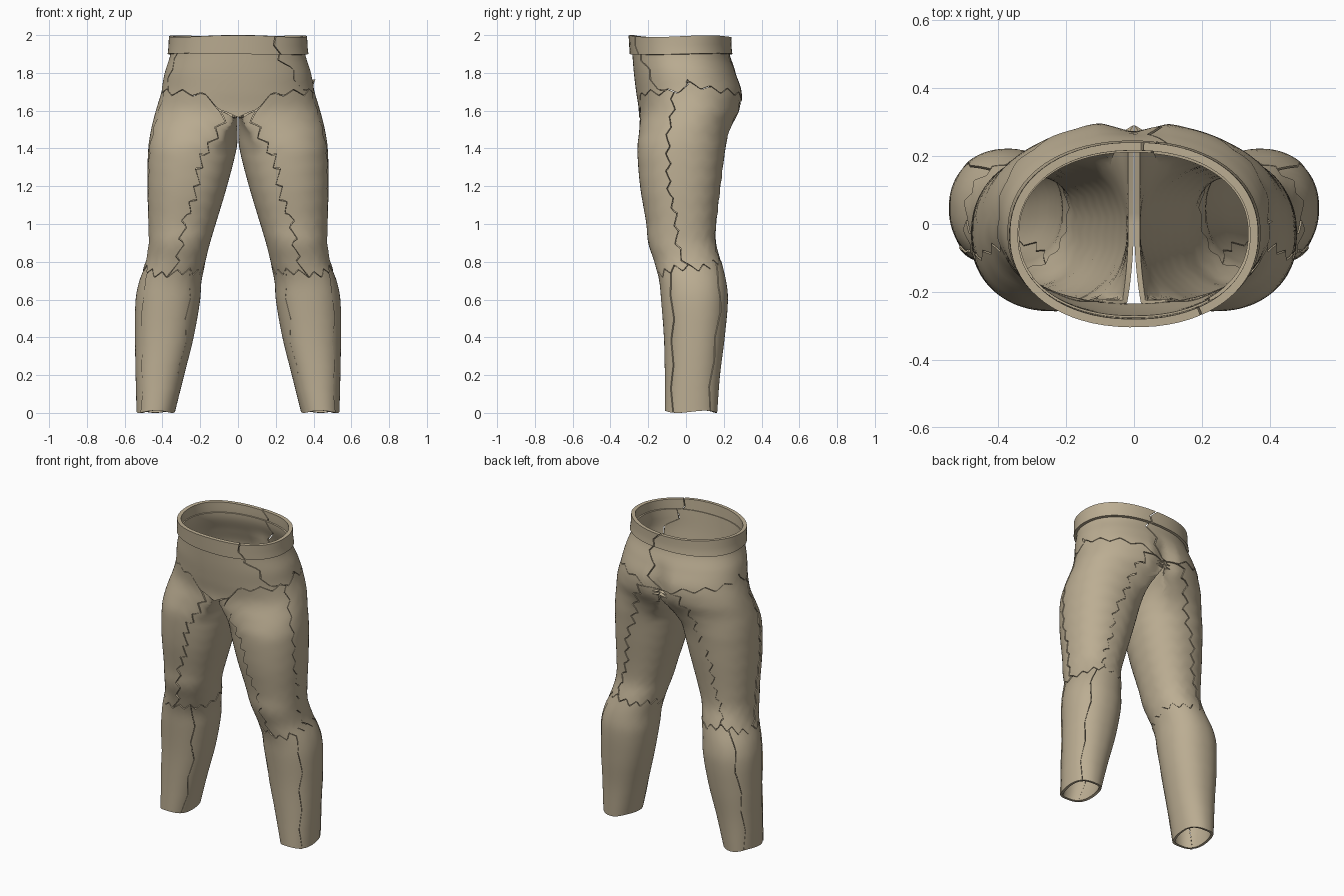
import bpy
from math import sin, cos, pi, radians as R, floor, copysign

if "Cube" in bpy.data.objects:
    bpy.data.objects.remove(bpy.data.objects["Cube"])

# Half-body profile: z, inner x, outer x, front y, back y
PROFILE = [
    (0.0, .335, .54, -.11, .165), (0.2, .285, .545, -.11, .18), (0.4, .235, .548, -.115, .205),
    (0.6, .2, .545, -.13, .222), (0.7, .193, .525, -.14, .212), (0.8, .17, .487, -.165, .188),
    (0.9, .145, .472, -.197, .162), (1.0, .115, .473, -.207, .163), (1.2, .055, .48, -.24, .185),
    (1.4, .005, .475, -.255, .21), (1.5, 0, .46, -.25, .24), (1.6, 0, .435, -.246, .29),
    (1.7, 0, .405, -.26, .298), (1.8, 0, .385, -.272, .265), (1.9, 0, .355, -.28, .228),
    (2.01, 0, .347, -.287, .222)]

cloth = bpy.data.materials.new("cloth")
cloth.diffuse_color = (0.5, 0.42, 0.29, 1)
cloth.use_nodes = True
cloth.node_tree.nodes["Principled BSDF"].inputs["Base Color"].default_value = cloth.diffuse_color


def lerp(a, b, t):
    return a + (b - a) * t


def smooth(t):
    t = min(max(t, 0), 1)
    return t * t * (3 - 2 * t)


def section(z):
    """Smoothly interpolated profile values at height z."""
    n = len(PROFILE)
    i = max(k for k in range(n - 1) if PROFILE[k][0] <= max(z, 0))
    h = PROFILE[i + 1][0] - PROFILE[i][0]
    t = min(max((z - PROFILE[i][0]) / h, 0), 1)

    def slope(k, c):
        a, b = PROFILE[max(k - 1, 0)], PROFILE[min(k + 1, n - 1)]
        return (b[c] - a[c]) / (b[0] - a[0])
    out = []
    for c in range(1, 5):
        p, q = PROFILE[i][c], PROFILE[i + 1][c]
        out.append((2*t**3 - 3*t*t + 1) * p + (t**3 - 2*t*t + t) * h * slope(i, c)
                   + (3*t*t - 2*t**3) * q + (t**3 - t*t) * h * slope(i + 1, c))
    return out


def pw(v):
    return copysign(abs(v) ** .92, v)


def leg_surface(th, z, lift, weld=False):
    """Point on the right half: angle 0 faces outward, -90 forward; legs blend into hips."""
    xi, xo, yf, yb = section(z)
    th = (th + pi) % (2 * pi) - pi
    cx, rx = (xi + xo) / 2, (xo - xi) / 2 + lift
    cy, ry = (yf + yb) / 2, (yb - yf) / 2 + lift
    t = smooth((z - 1.36) / .28)
    if abs(th) <= 2 * pi / 3 + 1e-6:
        f = .75 * th
        hx, hy = (xo + lift) * pw(cos(f)), cy + ry * pw(sin(f))
        if weld:
            t = lerp(t, 1, smooth((abs(sin(f)) - .8) / .2))
        if hy > cy:      # cleft at the back centre
            hy -= .035 * max(0, 1 - hx / .1) * smooth(1 - abs(z - 1.66) / .2)
    else:
        hx = 0
        hy = cy + copysign(ry * (1 - (abs(th) - 2 * pi / 3) / (pi / 3)), th)
    x = lerp(cx + rx * pw(cos(th)), hx, t)
    return max(x, 0 if weld else .002), lerp(cy + ry * pw(sin(th)), hy, t), z


def hip_surface(psi, z, lift):
    """Full circle around the hips, both halves joined."""
    psi = (psi + pi / 2) % (2 * pi) - pi / 2
    left = psi > pi / 2
    x, y, z = leg_surface((pi - psi if left else psi) * 4 / 3, z, lift, True)
    return (-x if left else x), y, z


def zig(k, wrap=0):
    """Irregular zigzag of about +-1 with a point at every whole k."""
    def h(i):
        i = i % wrap if wrap else i
        return (-1) ** i * (.65 + .35 * sin(i * 2.3))
    i = floor(k)
    return lerp(h(i), h(i + 1), k - i)


def seam(a, b, amp, n):
    return lambda v: R(lerp(a, b, v) + amp * zig(v * n))


def knee(th):
    return .77 + .028 * zig((th % (2 * pi)) / R(12), 30) + .03 * sin(th)


def hip_line(th):
    th = (th + pi) % (2 * pi) - pi
    d = abs(th) / R(120)
    side, mid = (1.72, 1.56) if th < 0 else (1.745, 1.64)
    if d > 1:
        return lerp(mid, 1.57, min((d - 1) * 2, 1))
    base = lerp(side, 1.68, d / .7) if d < .7 else lerp(1.68, mid, (d - .7) / .3)
    return base + .025 * zig(d * 8) * min(1, (1 - d) * 6)


def hip_line_full(psi):
    psi = (psi + pi / 2) % (2 * pi) - pi / 2
    return hip_line((pi - psi if psi > pi / 2 else psi) * 4 / 3) + .004


def panel(name, surface, a0, a1, z0, z1, nu, nv, lift, side=1, thick=.016, gap=.01):
    """Cloth piece between two seams and two hems, given thickness inward."""
    verts, faces = [], []
    for j in range(nv + 1):
        v = j / nv
        for i in range(nu + 1):
            a = lerp(a0(v) + gap, a1(v) - gap, i / nu)
            x, y, z = surface(a, lerp(z0(a), z1(a), v), lift)
            verts.append((x * side, y, z))
    for j in range(nv):
        for i in range(nu):
            k = j * (nu + 1) + i
            f = (k, k + 1, k + nu + 2, k + nu + 1)
            faces.append(f if side > 0 else f[::-1])
    me = bpy.data.meshes.new(name)
    me.from_pydata(verts, [], faces)
    me.materials.append(cloth)
    ob = bpy.data.objects.new(name, me)
    bpy.context.collection.objects.link(ob)
    bpy.ops.object.select_all(action='DESELECT')
    bpy.context.view_layer.objects.active = ob
    ob.select_set(True)
    m = ob.modifiers.new("thickness", 'SOLIDIFY')
    m.thickness, m.offset = thick, -1
    bpy.ops.object.modifier_apply(modifier=m.name)
    bpy.ops.object.shade_smooth_by_angle(angle=R(35))


def turned(f):
    return lambda v: f(v) + 2 * pi


# Legs: three thigh pieces and three calf pieces each
t_front, t_side, t_back = seam(-88, -112, 7, 20), seam(-4, -25, 5, 20), seam(72, 98, 7, 20)
c_front, c_back, c_in = seam(-46, -42, 6, 6), seam(42, 50, 6, 6), seam(-138, -128, 7, 6)
for side, label in ((1, "right"), (-1, "left")):
    for part, a0, a1, nu, lift in (("front_thigh", t_front, t_side, 28, .003),
                                   ("back_thigh", t_side, t_back, 34, 0),
                                   ("inner_thigh", t_back, turned(t_front), 48, -.003)):
        panel(f"{label}_{part}", leg_surface, a0, a1, knee, hip_line, nu, 40, lift, side)
    for part, a0, a1, nu, lift in (("shin", c_in, c_front, 28, .002),
                                   ("outer_calf", c_front, c_back, 28, -.003),
                                   ("back_calf", c_back, turned(c_in), 52, 0)):
        panel(f"{label}_{part}", leg_surface, a0, a1,
              lambda a: .006 + .006 * sin(3 * a), lambda a: knee(a) - .004, nu, 24, lift, side)

# Seat: front, right and left pieces
h_left, h_right, h_back = seam(-157, -152, 4, 4), seam(-30, -57, 7, 4), seam(88, 78, 6, 4)
for name, a0, a1, lift in (("front_seat", h_left, h_right, .004),
                           ("right_seat", h_right, h_back, .001),
                           ("left_seat", h_back, turned(h_left), .003)):
    panel(name, hip_surface, a0, a1, hip_line_full, lambda a: 1.93, 60, 16, lift)

# Waistband in two pieces, split front right and at the back
b_front, b_back = seam(-56, -60, 3, 2), seam(80, 86, 3, 2)
for name, a0, a1 in (("waistband_right", b_front, b_back),
                     ("waistband_left", b_back, turned(b_front))):
    panel(name, hip_surface, a0, a1, lambda a: 1.9 + .004 * sin(2 * a),
          lambda a: 1.994 + .005 * sin(3 * a), 40, 4, .018, thick=.024)
